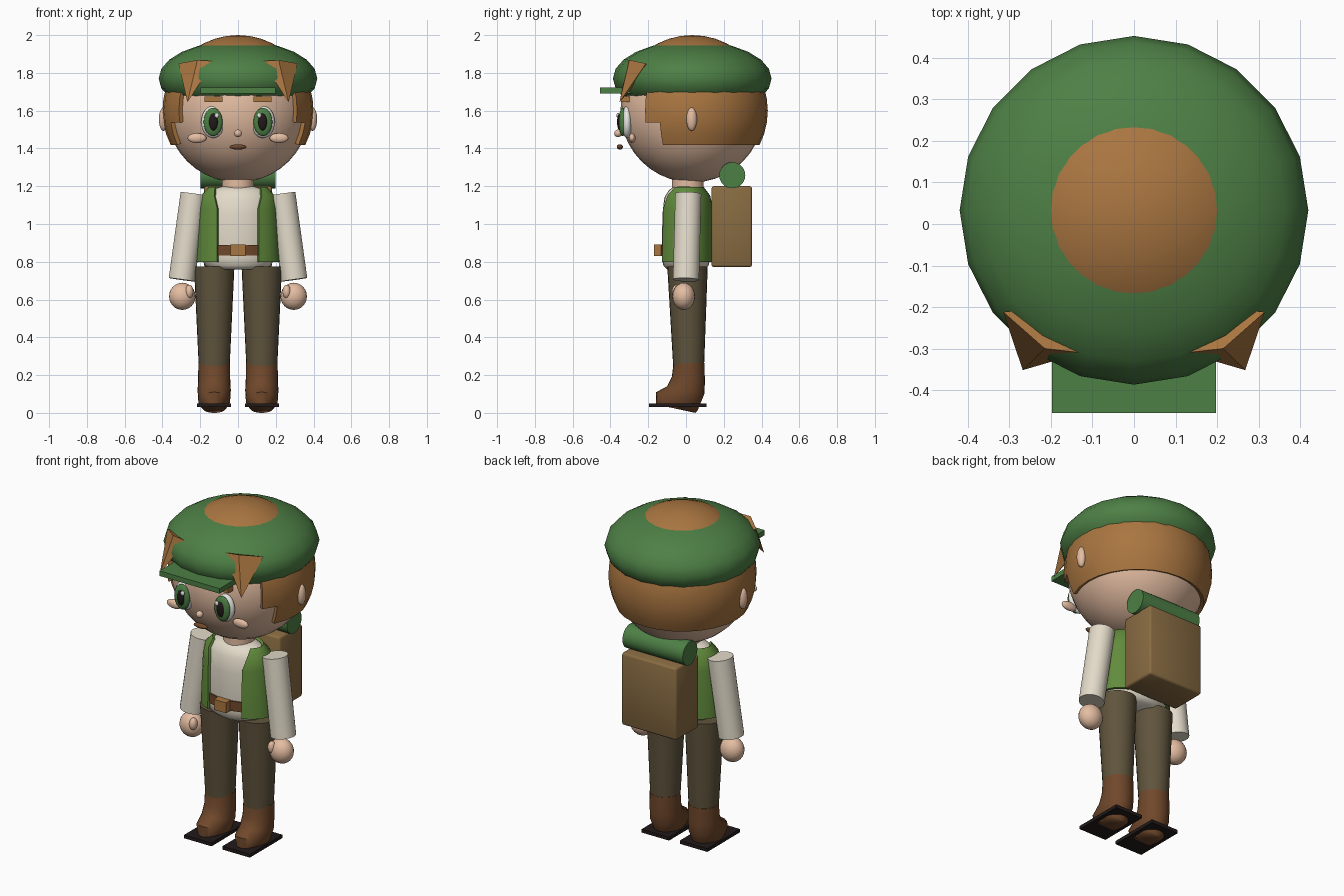
import bpy, bmesh
from math import sin, cos, pi, radians, degrees, atan2
from mathutils import Vector

if "Cube" in bpy.data.objects:
    bpy.data.objects.remove(bpy.data.objects["Cube"])


def material(name, r, g, b):
    m = bpy.data.materials.new(name)
    m.use_nodes = True
    m.diffuse_color = (r, g, b, 1)
    bsdf = m.node_tree.nodes["Principled BSDF"]
    bsdf.inputs["Base Color"].default_value = (r, g, b, 1)
    bsdf.inputs["Roughness"].default_value = 0.8
    return m


LEAF = material("leaf green", 0.075, 0.215, 0.06)
MOSS = material("moss green", 0.12, 0.26, 0.045)
HAIR = material("hair brown", 0.40, 0.18, 0.052)
SKIN = material("skin", 0.78, 0.51, 0.36)
CREAM = material("cream cloth", 0.77, 0.71, 0.59)
OLIVE = material("dark olive", 0.115, 0.088, 0.046)
LEATHER = material("leather brown", 0.16, 0.064, 0.024)
CANVAS = material("canvas tan", 0.25, 0.15, 0.055)
BLACK = material("soft black", 0.016, 0.010, 0.010)
WHITE = material("eye white", 0.80, 0.80, 0.76)


def finish(name, bm, mat, smooth=True, thick=0):
    """Turn a bmesh into a shaded object, with optional shell thickness."""
    bmesh.ops.recalc_face_normals(bm, faces=bm.faces)
    mesh = bpy.data.meshes.new(name)
    bm.to_mesh(mesh)
    bm.free()
    mesh.materials.append(mat)
    ob = bpy.data.objects.new(name, mesh)
    bpy.context.collection.objects.link(ob)
    bpy.ops.object.select_all(action='DESELECT')
    ob.select_set(True)
    bpy.context.view_layer.objects.active = ob
    if thick:
        mod = ob.modifiers.new("thickness", 'SOLIDIFY')
        mod.thickness = thick
        mod.offset = -1
        bpy.ops.object.modifier_apply(modifier=mod.name)
    if smooth:
        bpy.ops.object.shade_smooth_by_angle(angle=radians(55))
    return ob


def ball_mesh(centre, size, segs, rings):
    bm = bmesh.new()
    bmesh.ops.create_uvsphere(bm, u_segments=segs, v_segments=rings, radius=1)
    bmesh.ops.scale(bm, vec=size, verts=bm.verts)
    bmesh.ops.translate(bm, vec=centre, verts=bm.verts)
    return bm


def ball(name, centre, size, mat, segs=20, rings=12):
    return finish(name, ball_mesh(centre, size, segs, rings), mat)


def box(name, lo, hi, mat, bevel=0):
    lo, hi = Vector(lo), Vector(hi)
    bm = bmesh.new()
    bmesh.ops.create_cube(bm, size=1)
    bmesh.ops.scale(bm, vec=hi - lo, verts=bm.verts)
    bmesh.ops.translate(bm, vec=(lo + hi) / 2, verts=bm.verts)
    if bevel:
        bmesh.ops.bevel(bm, geom=bm.edges[:], offset=bevel, segments=2,
                        affect='EDGES', profile=0.5)
    return finish(name, bm, mat, smooth=bool(bevel))


def loft(name, rings, mat, closed=True, thick=0):
    """Skin a list of equal rings; closed rings get end caps."""
    bm = bmesh.new()
    rows = [[bm.verts.new(p) for p in ring] for ring in rings]
    n = len(rows[0])
    for a, b in zip(rows, rows[1:]):
        for i in range(n if closed else n - 1):
            j = (i + 1) % n
            bm.faces.new((a[i], a[j], b[j], b[i]))
    if closed:
        bm.faces.new(rows[0])
        bm.faces.new(rows[-1])
    return finish(name, bm, mat, thick=thick)


def circle(centre, u, v, n=24):
    """Ellipse spanned by the half axes u and v."""
    c, u, v = Vector(centre), Vector(u), Vector(v)
    return [c + u * cos(2 * pi * i / n) + v * sin(2 * pi * i / n) for i in range(n)]


def limb(name, p, q, r0, r1, mat, n=20):
    p, q = Vector(p), Vector(q)
    axis = (q - p).normalized()
    u = axis.orthogonal().normalized()
    v = axis.cross(u)
    return loft(name, [circle(p, u * r0, v * r0, n), circle(q, u * r1, v * r1, n)], mat)


def body(name, rows, mat):
    return loft(name, [circle((0, 0, z), (rx, 0, 0), (0, ry, 0)) for z, rx, ry in rows], mat)


# Head and face centre line
MID = Vector((0, 0.033, 1.6))
ball("head", MID, (0.38, 0.38, 0.38), SKIN, 32, 20)
ball("nose", (0, -0.36, 1.48), (0.02, 0.02, 0.02), SKIN)
ball("mouth", (0, -0.35, 1.408), (0.045, 0.016, 0.014), LEATHER)
limb("neck", (0, 0.01, 1.12), (0, 0.01, 1.28), 0.085, 0.085, SKIN)

# Hair shell with the face opening and stepped sideburns removed
bm = ball_mesh(MID, (0.40, 0.40, 0.40), 28, 20)
gone = []
for f in bm.faces:
    p = f.calc_center_median() - MID
    turn = degrees(atan2(-p.y, abs(p.x)))
    if p.z < -0.18 or (p.z < -0.06 and turn > 25.7) or (p.z < 0.15 and turn > 38.6):
        gone.append(f)
bmesh.ops.delete(bm, geom=gone, context='FACES')
finish("hair", bm, HAIR, thick=0.025)

# Hat: the hair crown shows through the top
ball("hat", (0, 0.033, 1.77), (0.42, 0.42, 0.20), LEAF, 20, 12)
box("hat_brim", (-0.198, -0.455, 1.692), (0.198, -0.28, 1.722), LEAF)

# Torso, vest and belt
body("shirt", [(0.76, 0.14, 0.10), (0.78, 0.175, 0.12), (0.82, 0.195, 0.128),
               (1.05, 0.19, 0.125), (1.14, 0.178, 0.115), (1.18, 0.15, 0.09),
               (1.2, 0.08, 0.06)], CREAM)
body("belt", [(0.832, 0.202, 0.135), (0.89, 0.202, 0.135)], LEATHER)
box("belt_buckle", (-0.04, -0.17, 0.83), (0.04, -0.12, 0.892), HAIR)


def vest_row(z, rx, ry, gap, n=28):
    arc = [radians(gap + (360 - 2 * gap) * i / n) for i in range(n + 1)]
    return [Vector((rx * sin(a), -ry * cos(a), z)) for a in arc]


loft("vest", [vest_row(0.8, 0.222, 0.146, 30), vest_row(1.08, 0.208, 0.143, 32),
              vest_row(1.15, 0.196, 0.128, 40), vest_row(1.195, 0.155, 0.095, 52)],
     MOSS, closed=False, thick=0.015)

# Backpack and bedroll
box("backpack", (-0.18, 0.135, 0.772), (0.18, 0.35, 1.2), CANVAS, bevel=0.012)
limb("bedroll", (-0.198, 0.245, 1.258), (0.198, 0.245, 1.258), 0.069, 0.069, LEAF, 24)

# Boot sections: front (y, z), back (y, z), half width
BOOT = [((-0.066, 0.265), (0.098, 0.265), 0.084), ((-0.075, 0.19), (0.1, 0.16), 0.085),
        ((-0.10, 0.14), (0.097, 0.10), 0.088), ((-0.158, 0.11), (0.06, 0.01), 0.084),
        ((-0.16, 0.045), (0.05, 0.0), 0.06)]

for side, s in (("left", 1), ("right", -1)):
    # Eyes, brows, cheeks and ears
    ball(side + "_eye_white", (s * 0.132, -0.312, 1.54), (0.063, 0.03, 0.085), WHITE)
    ball(side + "_iris", (s * 0.132, -0.336, 1.54), (0.05, 0.02, 0.075), LEAF)
    ball(side + "_pupil", (s * 0.13, -0.35, 1.54), (0.024, 0.015, 0.045), BLACK)
    ball(side + "_eye_glint", (s * 0.112, -0.36, 1.575), (0.012, 0.008, 0.014), WHITE, 12, 8)
    box(side + "_eyebrow", (s * 0.13 - 0.047, -0.345, 1.645),
        (s * 0.13 + 0.047, -0.30, 1.675), HAIR)
    ball(side + "_cheek", (s * 0.217, -0.285, 1.455), (0.05, 0.018, 0.026), SKIN)
    ball(side + "_ear", (s * 0.395, 0.03, 1.555), (0.024, 0.028, 0.062), SKIN)

    # Pointed hair tuft poking through the hat
    bm = bmesh.new()
    base = [bm.verts.new((s * x, y, z)) for x, y, z in
            ((0.315, -0.212, 1.85), (0.215, -0.30, 1.868),
             (0.125, -0.31, 1.862), (0.2, -0.2, 1.82))]
    tip = bm.verts.new((s * 0.268, -0.352, 1.645))
    bm.faces.new(base)
    for a, b in zip(base, base[1:] + base[:1]):
        bm.faces.new((a, b, tip))
    finish(side + "_hair_tuft", bm, HAIR, smooth=False)

    # Sleeve, hand and thumb
    limb(side + "_sleeve", (s * 0.235, 0.012, 1.16), (s * 0.298, 0, 0.705), 0.07, 0.07, CREAM)
    ball(side + "_hand", (s * 0.295, -0.012, 0.617), (0.07, 0.06, 0.072), SKIN)
    ball(side + "_thumb", (s * 0.258, -0.05, 0.642), (0.022, 0.025, 0.036), SKIN)

    # Trouser leg, boot and sole
    x = s * 0.126
    limb(side + "_trouser_leg", (x, 0.008, 0.775), (x, 0.014, 0.25), 0.107, 0.082, OLIVE, 24)
    sections = []
    for front, back, w in BOOT:
        f, b = Vector((x, *front)), Vector((x, *back))
        sections.append(circle((f + b) / 2, (w, 0, 0), (b - f) / 2))
    loft(side + "_boot", sections, LEATHER)
    box(side + "_sole", (x - 0.09, -0.197, 0.03), (x + 0.09, 0.108, 0.05), BLACK)
